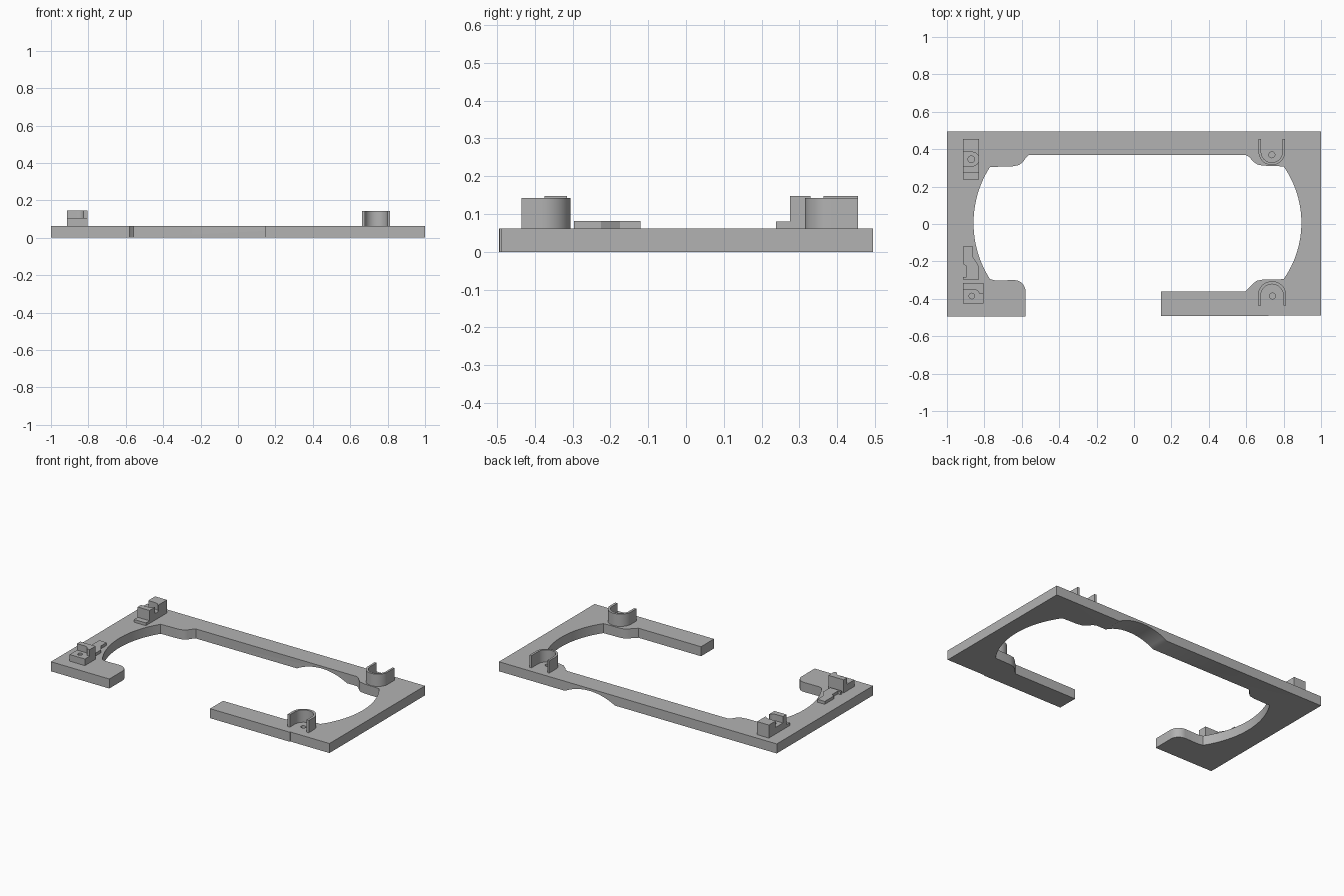
import bpy, bmesh, math
from mathutils import Vector

if "Cube" in bpy.data.objects:
    bpy.data.objects.remove(bpy.data.objects["Cube"])

grey = bpy.data.materials.new("plain grey")
grey.diffuse_color = (0.45, 0.45, 0.45, 1)
grey.use_nodes = True
grey.node_tree.nodes["Principled BSDF"].inputs["Base Color"].default_value = grey.diffuse_color
TOP = 0.062


def prism(name, pts, z0, z1):
    """Extrude a flat outline from z0 to z1."""
    bm = bmesh.new()
    face = bm.faces.new([bm.verts.new((x, y, z0)) for x, y in pts])
    ext = bmesh.ops.extrude_face_region(bm, geom=[face])
    for v in ext["geom"]:
        if isinstance(v, bmesh.types.BMVert):
            v.co.z = z1
    bmesh.ops.recalc_face_normals(bm, faces=bm.faces)
    me = bpy.data.meshes.new(name)
    bm.to_mesh(me)
    bm.free()
    me.materials.append(grey)
    ob = bpy.data.objects.new(name, me)
    bpy.context.collection.objects.link(ob)
    return ob


def rect(x0, x1, y0, y1):
    return [(x0, y0), (x1, y0), (x1, y1), (x0, y1)]


def arc(cx, cy, r, a0, a1, n=16):
    return [(cx + r * math.cos(math.radians(a0 + (a1 - a0) * i / n)),
             cy + r * math.sin(math.radians(a0 + (a1 - a0) * i / n))) for i in range(n + 1)]


def bow(x, y0, y1, bulge, n=24):
    """Shallow circular arc between two points on a line of constant x."""
    h = abs(y1 - y0) / 2
    r = (h * h + bulge * bulge) / (2 * abs(bulge))
    half = math.degrees(math.asin(h / r))
    s = 1 if bulge > 0 else -1
    out = arc(x + bulge - s * r, (y0 + y1) / 2, r, -half, half, n)
    if s < 0:
        cx = x + bulge + r
        out = [(2 * cx - px, py) for px, py in out]
    return out if y1 > y0 else out[::-1]


def boolean(ob, cutter, op="DIFFERENCE"):
    m = ob.modifiers.new("bool", "BOOLEAN")
    m.operation, m.solver, m.object = op, "EXACT", cutter
    bpy.context.view_layer.objects.active = ob
    bpy.ops.object.modifier_apply(modifier=m.name)
    bpy.data.objects.remove(cutter)


def smooth(ob):
    bpy.ops.object.select_all(action="DESELECT")
    ob.select_set(True)
    bpy.context.view_layer.objects.active = ob
    bpy.ops.object.shade_smooth_by_angle(angle=math.radians(30))


# Open C-shaped frame: outer corners, then the inner opening
outline = [(-1, -0.495), (-1, 0.495), (1, 0.495), (1, -0.488), (0.72, -0.488), (0.72, -0.493),
           (0.144, -0.493), (0.144, -0.36), (0.595, -0.36), (0.635, -0.32), (0.655, -0.304),
           (0.685, -0.298)]
outline += bow(0.80, -0.295, 0.308, 0.095)
outline += [(0.69, 0.312), (0.66, 0.318), (0.638, 0.333), (0.615, 0.36), (0.595, 0.37),
            (-0.56, 0.37), (-0.578, 0.355), (-0.595, 0.33), (-0.615, 0.315), (-0.65, 0.308)]
outline += bow(-0.77, 0.305, -0.295, -0.088)
outline += [(-0.74, -0.302)] + arc(-0.64, -0.36, 0.06, 90, 0, 8) + [(-0.58, -0.495)]
frame = prism("frame", outline, 0, TOP)

# Arched relief under the back bar
R, depth = 0.368, 0.047
relief = prism("relief_cutter", arc(0.345, 0, R, 0, 360 - 5, 71), 0, 0.4)
relief.rotation_euler.x = math.radians(90)
relief.location = (0, 0.65, depth - R)
bpy.context.view_layer.update()
boolean(frame, relief)

# Blind screw holes inside the two cups
for x, y in ((0.737, 0.37), (0.74, -0.385)):
    boolean(frame, prism("hole_cutter", arc(x, y, 0.016, 0, 345, 23), 0.02, 0.1))
smooth(frame)


# U-shaped cups at the right corners, open toward the outer edges
def cup(name, x, y, r, wall, reach, side):
    pts = arc(x, y, r, 180, 360, 24)
    inner = arc(x, y, r - wall, 360, 180, 24)
    pts += [(x + r, y + reach), (x + r - wall, y + reach)] + inner
    pts += [(x - r + wall, y + reach), (x - r, y + reach)]
    if side < 0:
        pts = [(px, 2 * y - py) for px, py in pts]
    smooth(prism(name, pts, TOP - 0.005, 0.142))


cup("back_cup", 0.737, 0.386, 0.071, 0.014, 0.069, 1)
cup("front_cup", 0.738, -0.382, 0.076, 0.016, 0.053, -1)

# Back left clamp: low toe, two tall jaws and a drilled seat between them
X0, X1 = -0.915, -0.83
prism("clamp_toe", rect(X0, X1, 0.238, 0.28), TOP - 0.005, 0.08)
clamp = prism("clamp", rect(X0, X1, 0.275, 0.455), TOP - 0.005, 0.147)
slot = [(X0 - 0.02, 0.33), (-0.86, 0.305), (-0.86, 0.395), (X0 - 0.02, 0.362)]
slot = [(X0 - 0.02, 0.31), (-0.865, 0.31)] + arc(-0.865, 0.347, 0.037, -90, 90, 12) \
    + [(X0 - 0.02, 0.384)]
boolean(clamp, prism("slot_cutter", rect(X0 - 0.02, X1 + 0.02, 0.33, 0.364), 0.105, 0.2))
boolean(clamp, prism("seat_cutter", slot, 0.105, 0.2))
boolean(clamp, prism("hole_cutter", arc(-0.87, 0.346, 0.018, 0, 345, 23), 0.075, 0.2))
smooth(clamp)

# Front left bracket: drilled step with a tall wall wrapped around its back corner
step = prism("bracket_step", rect(-0.915, -0.805, -0.425, -0.33), TOP - 0.005, 0.105)
boolean(step, prism("hole_cutter", arc(-0.867, -0.385, 0.015, 0, 345, 23), 0.075, 0.2))
smooth(step)
wall = [(-0.915, -0.315), (-0.805, -0.315), (-0.805, -0.375), (-0.825, -0.375)]
wall += arc(-0.86, -0.385, 0.036, 16, 90, 8) + [(-0.915, -0.349)]
smooth(prism("bracket_wall", wall, TOP - 0.005, 0.147))

# Thin hooked tab next to the bracket
prism("hooked_tab", [(-0.915, -0.12), (-0.862, -0.12), (-0.862, -0.175), (-0.83, -0.225),
                     (-0.83, -0.297), (-0.915, -0.297), (-0.915, -0.283), (-0.895, -0.283),
                     (-0.895, -0.225), (-0.915, -0.213)], TOP - 0.001, 0.081)
